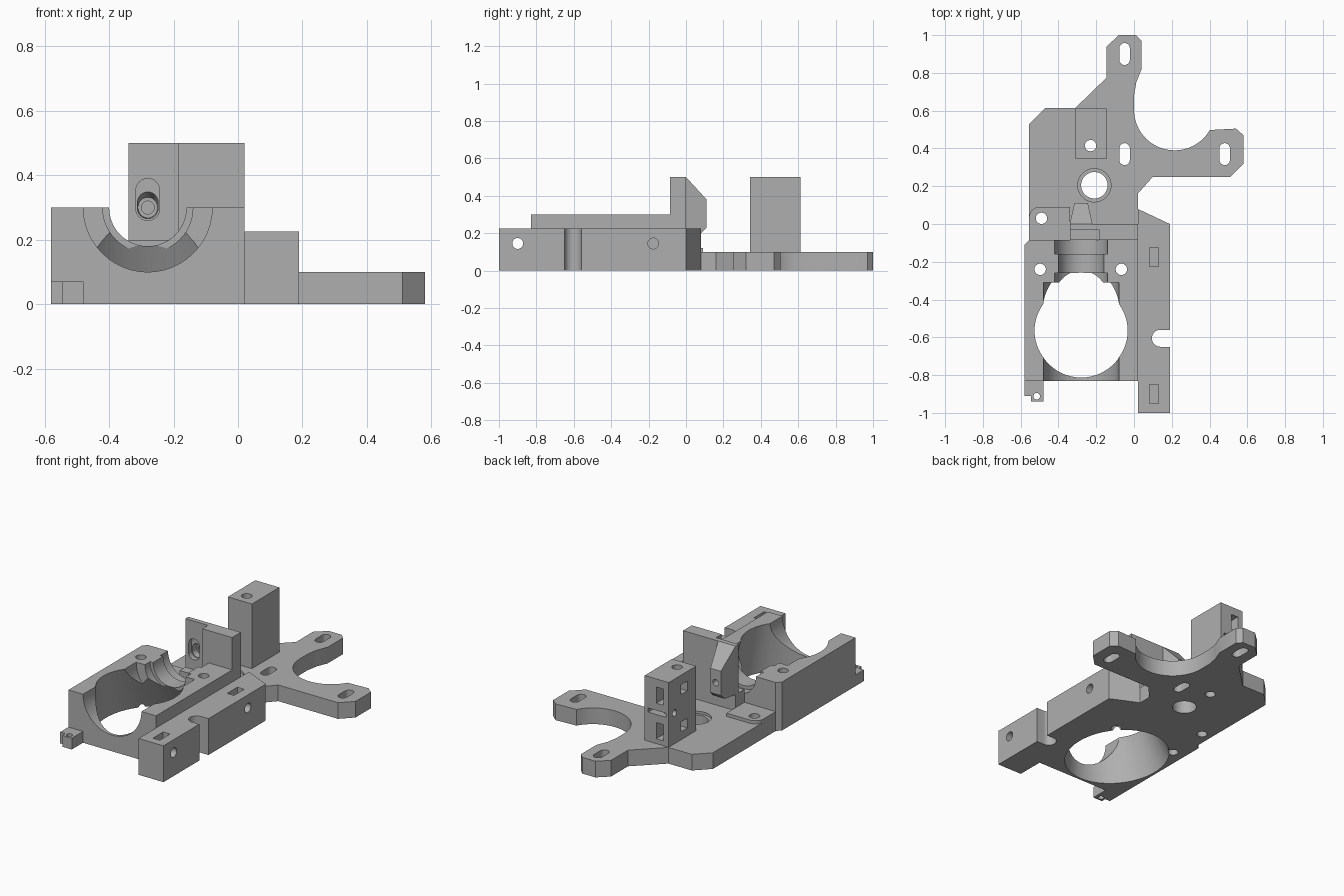
import bpy
import bmesh
from math import cos, sin, pi, radians

cube = bpy.data.objects.get("Cube")
if cube:
    bpy.data.objects.remove(cube, do_unlink=True)

grey = bpy.data.materials.new("plain grey")
grey.use_nodes = True
grey.diffuse_color = (0.43, 0.43, 0.43, 1)
grey.node_tree.nodes["Principled BSDF"].inputs["Base Color"].default_value = grey.diffuse_color


def prism(name, outline, lo, hi, axis="z", end_outline=None):
    """Loft an outline along an axis, optionally to a second outline."""
    place = {"x": lambda u, v, w: (w, u, v),
             "y": lambda u, v, w: (u, w, v),
             "z": lambda u, v, w: (u, v, w)}[axis]
    bm = bmesh.new()
    a = [bm.verts.new(place(u, v, lo)) for u, v in outline]
    b = [bm.verts.new(place(u, v, hi)) for u, v in end_outline or outline]
    bm.faces.new(a)
    bm.faces.new(b)
    for i in range(len(a)):
        j = (i + 1) % len(a)
        bm.faces.new((a[i], a[j], b[j], b[i]))
    bmesh.ops.recalc_face_normals(bm, faces=bm.faces)
    mesh = bpy.data.meshes.new(name)
    bm.to_mesh(mesh)
    bm.free()
    mesh.materials.append(grey)
    ob = bpy.data.objects.new(name, mesh)
    bpy.context.collection.objects.link(ob)
    return ob


def arc(u, v, ru, rv, start=0, end=360, steps=48):
    count = steps if end - start == 360 else steps + 1
    angles = [radians(start + (end - start) * i / steps) for i in range(count)]
    return [(u + ru * cos(t), v + rv * sin(t)) for t in angles]


def rect(u0, v0, u1, v1):
    return [(u0, v0), (u1, v0), (u1, v1), (u0, v1)]


def slot(u, v, r, half):
    """Upright rounded slot outline."""
    return arc(u, v + half, r, r, 0, 180, 12) + arc(u, v - half, r, r, 180, 360, 12)


def round_cut(u, v, r, lo, hi, axis="z"):
    return prism("cutter", arc(u, v, r, r), lo, hi, axis)


def box_cut(x, y, z):
    return prism("cutter", rect(x[0], y[0], x[1], y[1]), *z)


def carve(ob, cutters):
    bpy.context.view_layer.objects.active = ob
    for c in cutters:
        c.hide_render = True
        m = ob.modifiers.new("cut", "BOOLEAN")
        m.operation = "DIFFERENCE"
        m.solver = "EXACT"
        m.object = c
        bpy.ops.object.modifier_apply(modifier=m.name)
        bpy.data.objects.remove(c, do_unlink=True)


# Base plate with two slotted arms around a round bite
BACK = -0.085
outline = [(-0.555, BACK), (-0.555, 0.53), (-0.47, 0.615), (-0.31, 0.615),
           (-0.145, 0.775), (-0.145, 0.94), (-0.08, 1), (0.01, 1), (0.04, 0.97),
           (0.04, 0.82), (0.012, 0.75), (0, 0.68)]
outline += arc(0.215, 0.605, 0.215, 0.215, 180, 330, 32)
outline += [(0.54, 0.505), (0.58, 0.47), (0.58, 0.32), (0.51, 0.25),
            (0.10, 0.25), (0.02, 0.16), (0.02, BACK)]
base = prism("base_plate", outline, 0, 0.1)
carve(base, [prism("cutter", slot(x, y, 0.028, 0.03), -1, 1)
             for x, y in ((-0.05, 0.9), (-0.05, 0.37), (0.48, 0.37))]
      + [round_cut(-0.21, 0.205, 0.07, -1, 1), round_cut(-0.21, 0.205, 0.088, 0.085, 1),
         round_cut(-0.49, 0.03, 0.03, -1, 1), round_cut(-0.23, 0.415, 0.03, -1, 1)])

# Low pad around the corner screw hole
pad = prism("screw_pad", [(-0.34, BACK), (-0.34, 0.09)]
            + arc(-0.5, 0.035, 0.055, 0.055, 90, 180, 8) + [(-0.555, BACK)], 0.1, 0.12)
carve(pad, [round_cut(-0.49, 0.03, 0.03, 0, 1)])

# Main holder: stepped half-round channel and flared opening
CX = -0.28
holder = prism("main_holder", [(-0.58, -0.83), (0.02, -0.83), (0.02, BACK),
                               (-0.555, BACK), (-0.58, -0.11)], 0, 0.3)
carve(holder, [round_cut(CX, 0.3, r, lo, hi, "y") for r, lo, hi in
               ((0.2, -1, -0.31), (0.14, -0.32, -0.26), (0.12, -0.27, -0.15), (0.14, -0.16, 0))]
      + [prism("cutter", arc(CX, -0.482, 0.287, 0.335, steps=64), -0.02, 0.32,
               end_outline=arc(CX, -0.57, 0.244, 0.236, steps=64))]
      + [round_cut(x, -0.24, 0.03, -1, 1) for x in (-0.497, -0.067)])

# Front tab
tab = prism("front_tab", [(-0.58, -0.83), (-0.58, -0.91), (-0.545, -0.91),
                          (-0.545, -0.94), (-0.48, -0.94), (-0.48, -0.83)], 0, 0.07)
carve(tab, [round_cut(-0.515, -0.912, 0.017, -1, 1)])

# Side rail with nut pockets, bolt holes and a notch
rail = prism("side_rail", [(0.02, -1), (0.19, -1), (0.19, 0), (0.02, 0.08)], 0, 0.225)
notch = arc(0.14, -0.605, 0.045, 0.045, 90, 270, 20) + [(0.3, -0.65), (0.3, -0.56)]
carve(rail, [prism("cutter", notch, -1, 1)]
      + [box_cut((0.083, 0.13), (y - 0.05, y + 0.05), (0.08, 1)) for y in (-0.9, -0.175)]
      + [round_cut(y, 0.145, 0.029, lo, 1, "x") for y, lo in ((-0.9, -0.1), (-0.175, 0.04))])

# Upright plate, its thin recessed half and the sill below
prism("upright_plate", rect(-0.185, BACK, 0.02, 0), 0.1, 0.5)
prism("plate_sill", rect(-0.34, BACK, -0.185, 0), 0.1, 0.2)
thin = prism("recessed_plate", rect(-0.34, -0.03, -0.185, 0), 0.2, 0.5)
carve(thin, [prism("cutter", slot(CX, 0.325, 0.037, 0.028), -1, 1, "y")])

# Tapered guide behind the recessed plate
guide = prism("tapered_guide", [(0, 0.2), (0.08, 0.2), (0.11, 0.23), (0.11, 0.38), (0, 0.5)],
              -0.34, -0.22, "x")
for v in guide.data.vertices:
    v.co.x += (CX - v.co.x) * 0.4 * v.co.y / 0.11
carve(guide, [prism("cutter", slot(CX, 0.325, 0.037, 0.028), -0.1, 0.04, "y",
                    slot(CX, 0.3, 0.03, 0.002)),
              round_cut(CX, 0.3, 0.02, -1, 1, "y")])

# Rear post with pockets on its back and side
post = prism("rear_post", rect(-0.31, 0.343, -0.145, 0.612), 0.1, 0.5)
carve(post, [round_cut(-0.23, 0.415, 0.03, 0, 1)]
      + [box_cut((-0.275, -0.225), (0.53, 1), z) for z in ((0.35, 0.45), (0.13, 0.23))]
      + [box_cut((-1, -0.25), (0.43, 0.49), z) for z in ((0.38, 0.44), (0.15, 0.21))]
      + [box_cut((-0.29, -0.17), (0.56, 1), (0.28, 0.305)),
         round_cut(0.555, 0.29, 0.02, -1, -0.25, "x")])

# Smooth the round walls, keep edges crisp
bpy.ops.object.select_all(action="DESELECT")
for ob in bpy.context.collection.objects:
    if ob.type == "MESH":
        ob.select_set(True)
        bpy.context.view_layer.objects.active = ob
bpy.ops.object.shade_smooth_by_angle(angle=radians(25))
